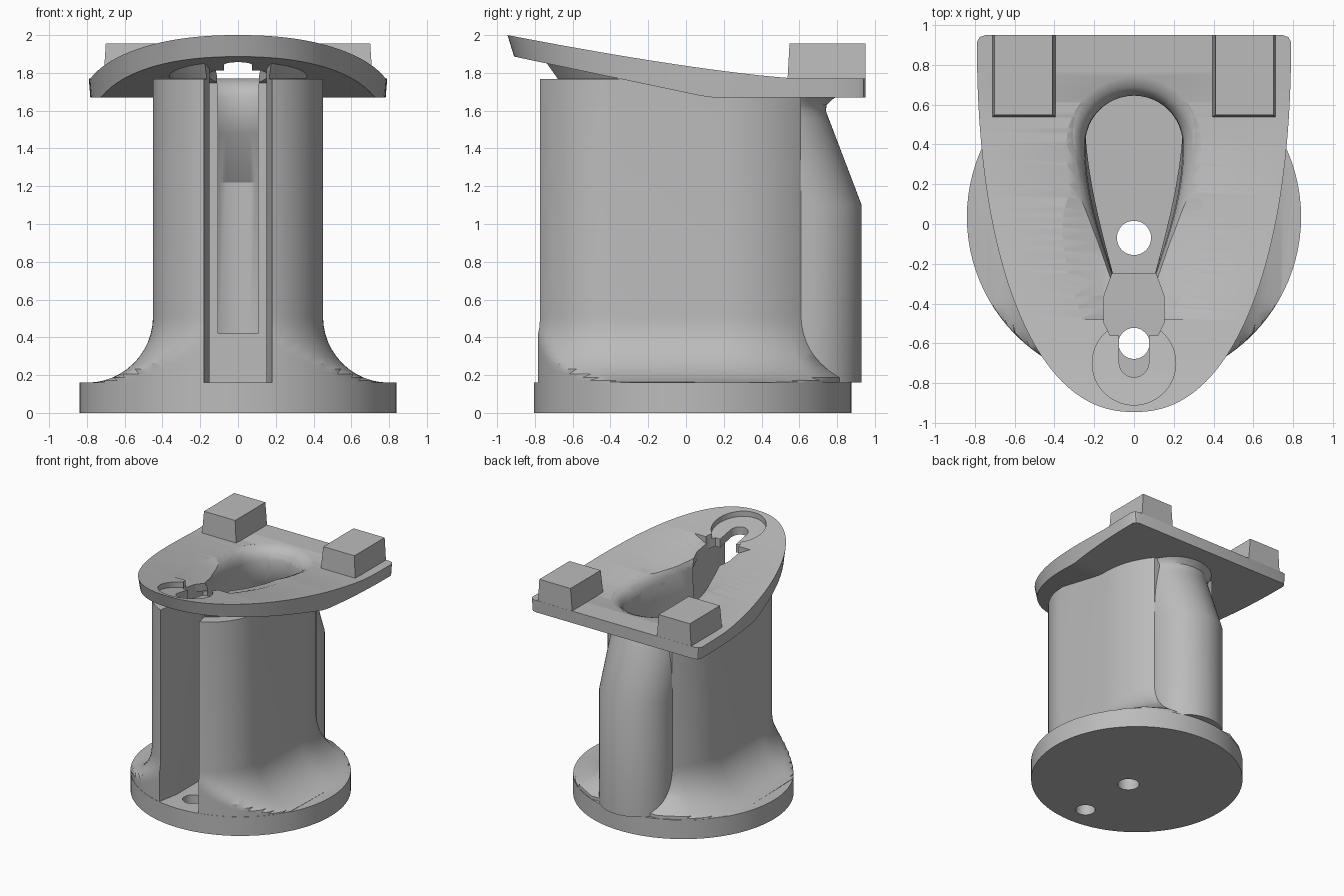
import bpy, bmesh, math
from math import sin, cos, pi

cube = bpy.data.objects.get("Cube")
if cube:
    bpy.data.objects.remove(cube, do_unlink=True)

grey = bpy.data.materials.new("plain grey")
grey.use_nodes = True
grey.diffuse_color = (0.5, 0.5, 0.5, 1)
grey.node_tree.nodes["Principled BSDF"].inputs["Base Color"].default_value = (0.5, 0.5, 0.5, 1)


def loft(name, rings):
    """Closed solid through rings with equal point counts."""
    bm = bmesh.new()
    loops = [[bm.verts.new(p) for p in ring] for ring in rings]
    n = len(loops[0])
    for a, b in zip(loops, loops[1:]):
        for i in range(n):
            j = (i + 1) % n
            bm.faces.new((a[i], a[j], b[j], b[i]))
    bm.faces.new(loops[0][::-1])
    bm.faces.new(loops[-1])
    bmesh.ops.triangulate(bm, faces=bm.faces[:])
    bmesh.ops.recalc_face_normals(bm, faces=bm.faces[:])
    mesh = bpy.data.meshes.new(name)
    bm.to_mesh(mesh)
    bm.free()
    mesh.materials.append(grey)
    obj = bpy.data.objects.new(name, mesh)
    bpy.context.collection.objects.link(obj)
    return obj


def prism(name, outline, low, high):
    return loft(name, [[(x, y, z) for x, y in outline] for z in (low, high)])


def arc(cx, cy, r, start, end, steps):
    return [(cx + r * cos(start + (end - start) * i / steps),
             cy + r * sin(start + (end - start) * i / steps)) for i in range(steps + 1)]


def circle(cx, cy, r, steps=48):
    return arc(cx, cy, r, 0, 2 * pi, steps)[:-1]


def mirrored(half):
    return half + [(-x, y) for x, y in reversed(half)]


def plate_top(y):
    return 1.77 + 0.23 * (max(0, 0.6 - y) / 1.545) ** 1.3


def plate_bottom(y):
    return 1.67 + 0.21 * max(0, 0.12 - y)


def egg(back, w, front, wf):
    """Round at the back, tapering to a narrow front."""
    yc = back - w
    side = [(wf + (w - wf) * cos(t / 8 * pi / 2), yc + (front - yc) * t / 8)
            for t in range(8, 0, -1)]
    return mirrored(side + arc(0, yc, w, 0, pi / 2, 12)[:-1] + [(0.004, back)])


def draped(outline, drop):
    return [(x, y, plate_top(y) - drop) for x, y in outline]


def level(outline, z):
    return [(x, y, z) for x, y in outline]


# Round base
BASE_Y, BASE_R = 0.035, 0.84
base = prism("base", circle(0, BASE_Y, BASE_R, 96), 0, 0.16)

# Column with a concave flare that stops at the edge of the base
front = arc(0, -0.36, 0.45, -pi / 2 + 0.05, 0, 20)
rear = arc(-0.21, 0.19, 0.66, 0, 0.69, 12)
outline = mirrored(front + rear)


def flared(d):
    points = []
    n = len(outline)
    for i, (x, y) in enumerate(outline):
        ax, ay = outline[i - 1]
        bx, by = outline[(i + 1) % n]
        tx, ty = bx - ax, by - ay
        size = math.hypot(tx, ty)
        nx, ny = ty / size, -tx / size
        # distance along the normal to the base edge
        py = y - BASE_Y
        dot = x * nx + py * ny
        root = max(0, dot * dot - x * x - py * py + (BASE_R - 0.002) ** 2)
        t = max(0, min(d, math.sqrt(root) - dot))
        points.append((x + nx * t, y + ny * t))
    return points


FLARE = 0.35
rings = []
for i in range(12, -1, -1):
    a = i / 12 * pi / 2
    rings.append(level(flared(FLARE * (1 - cos(a))), 0.16 + FLARE * (1 - sin(a))))
rings.append(level(outline, 1.767))
column = loft("column", rings)

# Widening neck between the column front and the plate
neck = loft("neck", [level(arc(0, -0.36, r, pi, 2 * pi, 32), z)
                     for r, z in ((0.36, 1.75), (0.36, 1.77), (0.43, 1.87))])

# Rear pipe, leaning forward near the top
pipe_rings = []
for z, back in ((0.16, 0.93), (1.1, 0.93), (1.56, 0.755), (1.6, 0.74),
                (1.63, 0.745), (1.66, 0.775), (1.69, 0.82)):
    half = [(0.3, 0.1)] + arc(0, back - 0.3, 0.3, 0, pi / 2, 16)[:-1] + [(0.004, back)]
    pipe_rings.append(level(mirrored(half), z))
pipe = loft("rear_pipe", pipe_rings)

# Curved top plate, built from cross-sections running back to front
stations = [(0.95, 0.745, 0), (0.94, 0.775, 0), (0.915, 0.79, 0)]
STEPS, POWER = 44, 2 / 2.25
for i in range(2, STEPS + 1):
    a = i / STEPS * pi / 2
    stations.append((0.95 - 1.895 * sin(a) ** POWER,
                     max(0.02, 0.79 * max(0, cos(a)) ** POWER), sin(a) ** 4))
stations.sort(reverse=True)
sections = []
for y, w, lean in stations:
    yb = y + 0.035 * lean
    wb = max(0.015, w - 0.008)
    sections.append([(-w, y, plate_top(y)), (w, y, plate_top(y)),
                     (wb, yb, plate_bottom(yb)), (-wb, yb, plate_bottom(yb))])
plate = loft("top_plate", sections)

# Two tapered blocks at the back
blocks = []
for side, name in ((1, "left_block"), (-1, "right_block")):
    blocks.append(loft(name, [
        [(side * x, y, z) for x, y in ((a, f), (b, f), (b, 0.949), (a, 0.949))]
        for a, b, f, z in ((0.39, 0.715, 0.535, 1.72), (0.41, 0.7, 0.548, 1.955))]))

# Cutter: bowl opening and the shaft beneath it
mouth = egg(0.74, 0.34, -0.4, 0.15)
bowl = loft("bowl_cutter", [
    level(egg(0.85, 0.25, -0.27, 0.1), 0.42),
    level(egg(0.85, 0.25, -0.27, 0.1), 1.22),
    level(egg(0.67, 0.25, -0.27, 0.1), 1.48),
    level(egg(0.645, 0.245, -0.27, 0.1), 1.58),
    draped(egg(0.645, 0.25, -0.28, 0.1), 0.1),
    draped(egg(0.66, 0.268, -0.3, 0.11), 0.055),
    draped(egg(0.69, 0.295, -0.33, 0.12), 0.022),
    draped(mouth, 0), level(mouth, 2.2)])

# Cutter: shallow trough beside the front of the bowl
trough_edge = egg(0.35, 0.36, -0.48, 0.26)
trough = loft("trough_cutter", [draped(egg(0.2, 0.17, -0.48, 0.15), 0.06),
                                draped(trough_edge, 0), level(trough_edge, 2.2)])

# Cutters: front ring recess, slit, throat, column slot and drain holes
ring = circle(0, -0.7, 0.21)
recess = loft("recess_cutter", [draped(ring, 0.045), level(ring, 2.2)])
slit = prism("slit_cutter", arc(0, -0.695, 0.075, pi, 2 * pi, 16)
             + [(0.075, -0.45), (-0.075, -0.45)], 1.5, 2.2)
throat = prism("throat_cutter", mirrored([(0.12, -0.56), (0.15, -0.5), (0.15, -0.36),
                                          (0.11, -0.25)]), 1.5, 2.2)
slot = prism("slot_cutter", mirrored([(0.18, -1), (0.18, -0.76), (0.15, -0.6),
                                      (0.15, -0.25)]), 0.15, 2.2)
front_hole = prism("front_hole_cutter", circle(0, -0.6, 0.078), -0.1, 0.3)
rear_hole = prism("rear_hole_cutter", circle(0, -0.07, 0.086), -0.1, 0.6)
cutters = (bowl, trough, recess, slit, throat, slot, front_hole, rear_hole)

for body, cuts in ((base, (front_hole, rear_hole)),
                   (column, (bowl, slot, rear_hole)),
                   (neck, (bowl, slot, trough)),
                   (pipe, (bowl, rear_hole)),
                   (plate, (bowl, trough, recess, slit, throat))):
    bpy.context.view_layer.objects.active = body
    for cutter in cuts:
        mod = body.modifiers.new("cut", "BOOLEAN")
        mod.operation = "DIFFERENCE"
        mod.solver = "EXACT"
        mod.object = cutter
        bpy.ops.object.modifier_apply(modifier=mod.name)

for cutter in cutters:
    bpy.data.objects.remove(cutter, do_unlink=True)

# Smooth the curved walls, keep the edges sharp
for obj in bpy.context.view_layer.objects:
    obj.select_set(obj in (base, column, neck, pipe, plate))
bpy.context.view_layer.objects.active = plate
bpy.ops.object.shade_smooth_by_angle(angle=math.radians(32))
